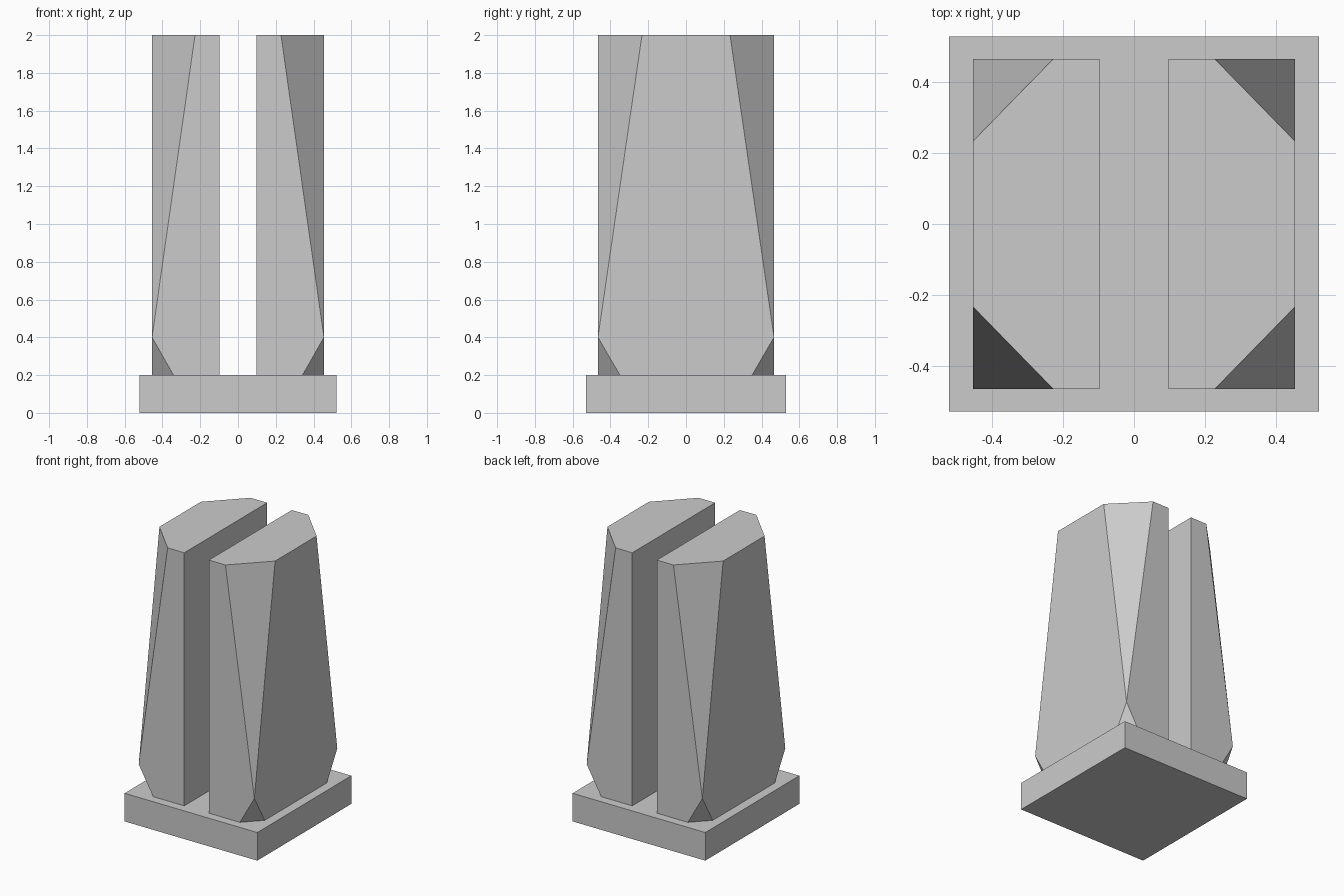
import bpy, bmesh
from mathutils import Vector

if "Cube" in bpy.data.objects:
    bpy.data.objects.remove(bpy.data.objects["Cube"])

HX, HY = 0.455, 0.466      # outer half extents of the tower pair
GAP = 0.097                # half the slot between the towers
Z_BASE, Z_MID, Z_TOP = 0.2, 0.4, 2.0


def finish(name, bm):
    bmesh.ops.recalc_face_normals(bm, faces=bm.faces)
    mesh = bpy.data.meshes.new(name)
    bm.to_mesh(mesh)
    bm.free()
    obj = bpy.data.objects.new(name, mesh)
    bpy.context.collection.objects.link(obj)
    return obj


# Base slab
bm = bmesh.new()
bmesh.ops.create_cube(bm, size=1)
bmesh.ops.scale(bm, vec=(1.044, 1.058, Z_BASE), verts=bm.verts)
bmesh.ops.translate(bm, vec=(0, 0, Z_BASE / 2), verts=bm.verts)
finish("base_slab", bm)

# Tower: outer corners cut away by long upper and short lower chamfers
# that meet in one point on each corner edge
bm = bmesh.new()
for s in (-1, 1):
    bm.verts.new((HX, s * HY, Z_MID))
    for z, keep in ((Z_BASE, 0.75), (Z_TOP, 0.5)):
        bm.verts.new((GAP, s * HY, z))
        bm.verts.new((HX * keep, s * HY, z))
        bm.verts.new((HX, s * HY * keep, z))
bmesh.ops.convex_hull(bm, input=bm.verts)
bmesh.ops.dissolve_limit(bm, angle_limit=0.01, verts=bm.verts, edges=bm.edges)
towers = finish("twin_towers", bm)

# Mirror to make the second tower
mirror = towers.modifiers.new("mirror", "MIRROR")
mirror.use_axis = (True, False, False)
